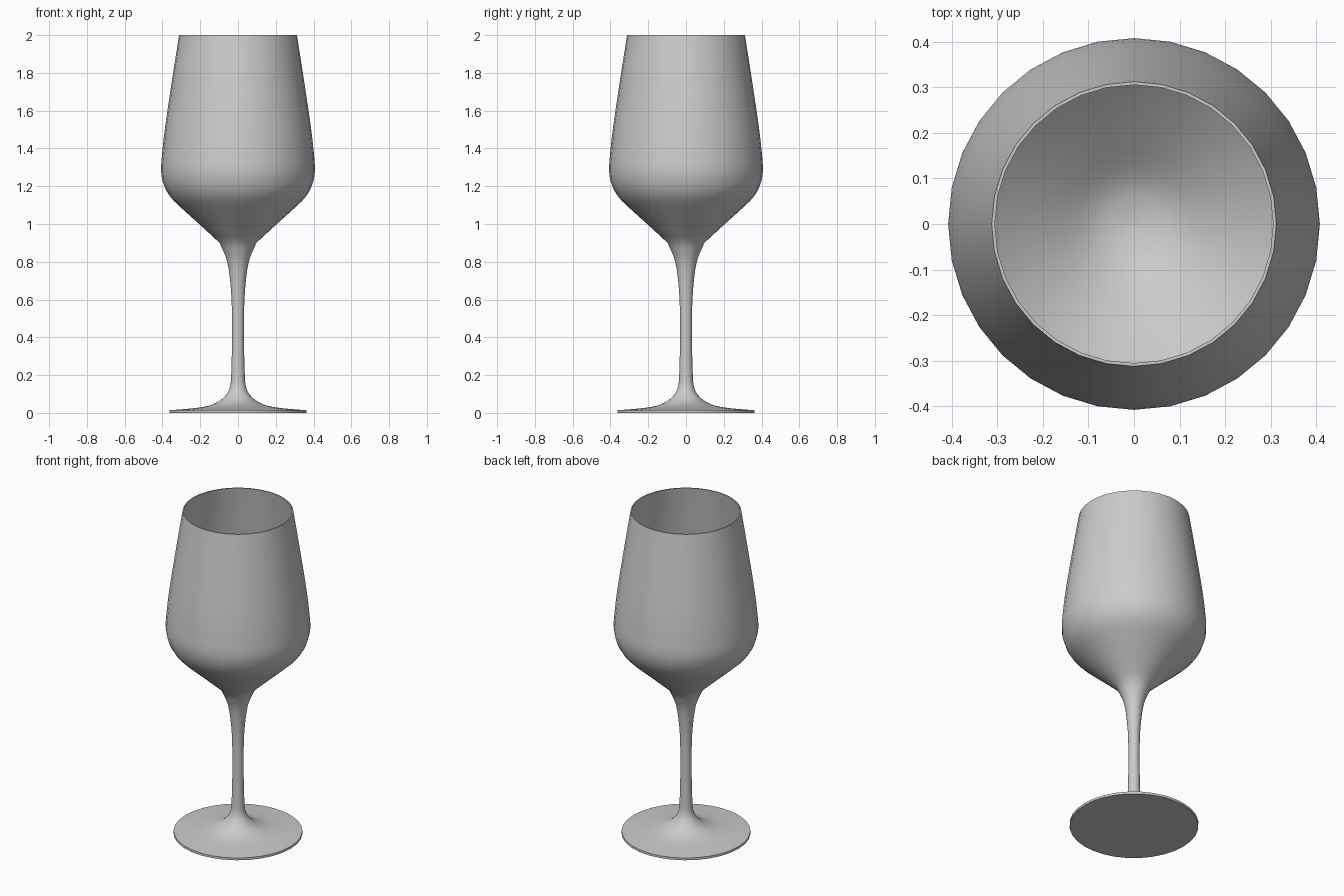
import bpy
import bmesh
from math import radians
from mathutils import Matrix, Vector

cube = bpy.data.objects.get("Cube")
if cube:
    bpy.data.objects.remove(cube, do_unlink=True)

SIDES = 32
COLOUR = (0.6, 0.6, 0.6, 1.0)

glass = bpy.data.materials.new("pale_grey")
glass.use_nodes = True
glass.diffuse_color = COLOUR
glass.node_tree.nodes["Principled BSDF"].inputs["Base Color"].default_value = COLOUR


def smooth_path(points, steps=3):
    """Pass a soft curve through the profile points."""
    pts = [Vector(p) for p in points]
    pts = [2 * pts[0] - pts[1]] + pts + [2 * pts[-1] - pts[-2]]
    path = []
    for a, b, c, d in zip(pts, pts[1:], pts[2:], pts[3:]):
        for i in range(steps):
            t = i / steps
            path.append(0.5 * (2 * b + (c - a) * t + (2 * a - 5 * b + 4 * c - d) * t ** 2
                               + (3 * b - a - 3 * c + d) * t ** 3))
    return path + [pts[-2]]


def lathe(name, profile):
    """Spin a (radius, height) profile about z; radius 0 ends meet in a pole."""
    bm = bmesh.new()
    rings = []
    for r, z in profile:
        if r < 1e-5:
            rings.append([bm.verts.new((0, 0, z))] * SIDES)
        else:
            rings.append([bm.verts.new(Matrix.Rotation(radians(360 * i / SIDES), 3, 'Z')
                                       @ Vector((r, 0, z))) for i in range(SIDES)])
    for low, high in zip(rings, rings[1:]):
        for i in range(SIDES):
            j = (i + 1) % SIDES
            bm.faces.new(dict.fromkeys((low[i], low[j], high[j], high[i])))
    bmesh.ops.recalc_face_normals(bm, faces=bm.faces)
    mesh = bpy.data.meshes.new(name)
    bm.to_mesh(mesh)
    bm.free()
    mesh.materials.append(glass)
    obj = bpy.data.objects.new(name, mesh)
    bpy.context.collection.objects.link(obj)
    bpy.ops.object.select_all(action='DESELECT')
    obj.select_set(True)
    bpy.context.view_layer.objects.active = obj
    bpy.ops.object.shade_smooth_by_angle(angle=radians(35))
    return obj


# Flat foot flowing up into the slender stem
foot_and_stem = smooth_path([
    (0.363, 0.014), (0.24, 0.024), (0.16, 0.037), (0.1, 0.062), (0.06, 0.1),
    (0.042, 0.14), (0.036, 0.2), (0.032, 0.36), (0.032, 0.52), (0.038, 0.66),
    (0.057, 0.8), (0.097, 0.9)])

# Bowl outside, from the stem up to the rim
bowl_outside = smooth_path([
    (0.097, 0.9), (0.2, 0.995), (0.3, 1.085), (0.355, 1.14), (0.39, 1.2),
    (0.407, 1.275), (0.402, 1.37), (0.385, 1.52), (0.348, 1.77), (0.312, 2.0)])

# Bowl inside, from the rim down to the rounded bottom
bowl_inside = smooth_path([
    (0.305, 2.0), (0.341, 1.77), (0.377, 1.52), (0.393, 1.37), (0.397, 1.28),
    (0.379, 1.21), (0.344, 1.15), (0.29, 1.096), (0.19, 1.01), (0.09, 0.935),
    (0.005, 0.915)])

lathe("wine_glass", [(0, 0), (0.363, 0)] + foot_and_stem + bowl_outside[1:]
      + bowl_inside + [(0, 0.915)])
